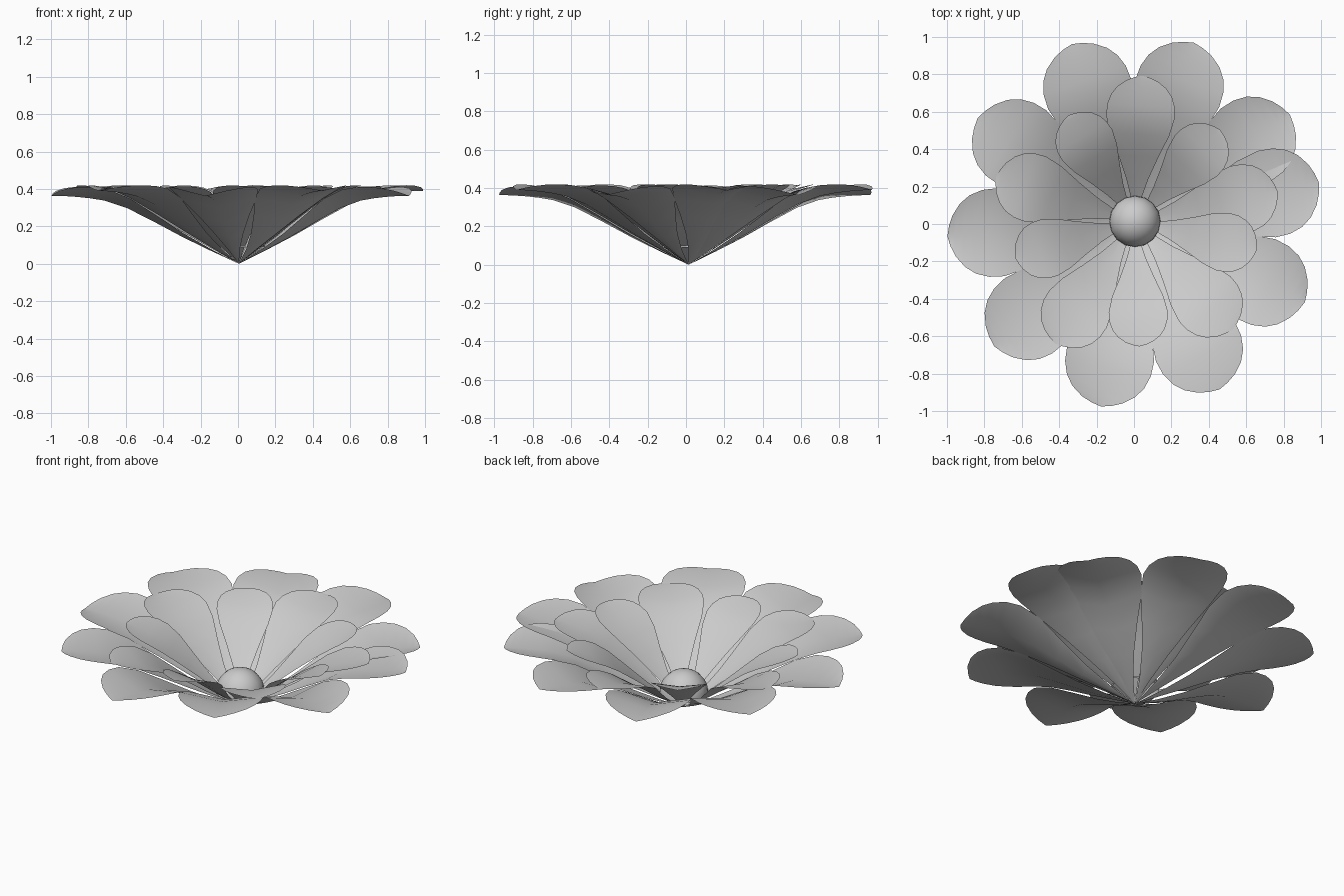
import bpy, bmesh
from math import radians, cos, sin

if "Cube" in bpy.data.objects:
    bpy.data.objects.remove(bpy.data.objects["Cube"])

CX, CY = 0.005, 0.014   # flower axis

# petal outline and keel: (distance from axis, half width, keel height 0..1)
ROWS = [(0.15, 0.032, 0.19), (0.30, 0.078, 0.39), (0.45, 0.138, 0.61),
        (0.60, 0.205, 0.82), (0.72, 0.236, 0.93), (0.80, 0.233, 0.965),
        (0.87, 0.210, 0.985), (0.925, 0.17, 0.995), (0.97, 0.11, 1.0),
        (0.993, 0.055, 1.0)]
ACROSS = [-1, 0, 1]


def finish(bm, name):
    me = bpy.data.meshes.new(name)
    bm.to_mesh(me)
    bm.free()
    ob = bpy.data.objects.new(name, me)
    bpy.context.collection.objects.link(ob)
    bpy.ops.object.select_all(action='DESELECT')
    ob.select_set(True)
    bpy.context.view_layer.objects.active = ob
    bpy.ops.object.shade_smooth_by_angle(angle=radians(30))
    return ob


def petal(name, angle, scale, height, fold, straight):
    """Thin sheet folded along a low keel, pointed at base and tip."""
    bm = bmesh.new()
    a = radians(angle)

    def vert(r, n, z):
        r, n = r * scale, n * scale
        return bm.verts.new((CX + r * cos(a) - n * sin(a),
                             CY + r * sin(a) + n * cos(a), z))

    base = vert(0, 0, 0)
    tip = vert(1.006, 0, height)
    rows = []
    for r, w, k in ROWS:
        keel = height * (k * (1 - straight) + r * straight)
        rows.append([vert(r, u * w, keel + abs(u) * w * scale * fold)
                     for u in ACROSS])
    for i in range(len(ACROSS) - 1):
        bm.faces.new((base, rows[0][i], rows[0][i + 1]))
        bm.faces.new((tip, rows[-1][i + 1], rows[-1][i]))
        for p, q in zip(rows, rows[1:]):
            bm.faces.new((p[i], q[i], q[i + 1], p[i + 1]))
    bmesh.ops.recalc_face_normals(bm, faces=bm.faces)
    if sum(f.normal.z for f in bm.faces) < 0:
        bmesh.ops.reverse_faces(bm, faces=bm.faces)
    finish(bm, name)


# four layers of five petals, each stepping 75 degrees round
# (name, first angle, size, tip height, fold, straightness of keel)
LAYERS = [("outer_low_petal", 34.6, 1.0, 0.363, 0.25, 0.0),
          ("outer_high_petal", 71.7, 1.0, 0.390, 0.18, 0.05),
          ("middle_petal", 12.0, 0.775, 0.402, 0.15, 0.22),
          ("inner_petal", 47.0, 0.665, 0.415, 0.12, 0.4)]
for name, start, scale, height, fold, straight in LAYERS:
    for i in range(5):
        petal(f"{name}_{i + 1}", start + 75 * i, scale, height, fold, straight)

# domed flower centre
bm = bmesh.new()
bmesh.ops.create_uvsphere(bm, u_segments=16, v_segments=16, radius=0.137)
bmesh.ops.delete(bm, geom=[v for v in bm.verts if v.co.z < -0.001], context='VERTS')
bmesh.ops.translate(bm, verts=bm.verts, vec=(CX, CY, 0.09))
finish(bm, "flower_centre")
